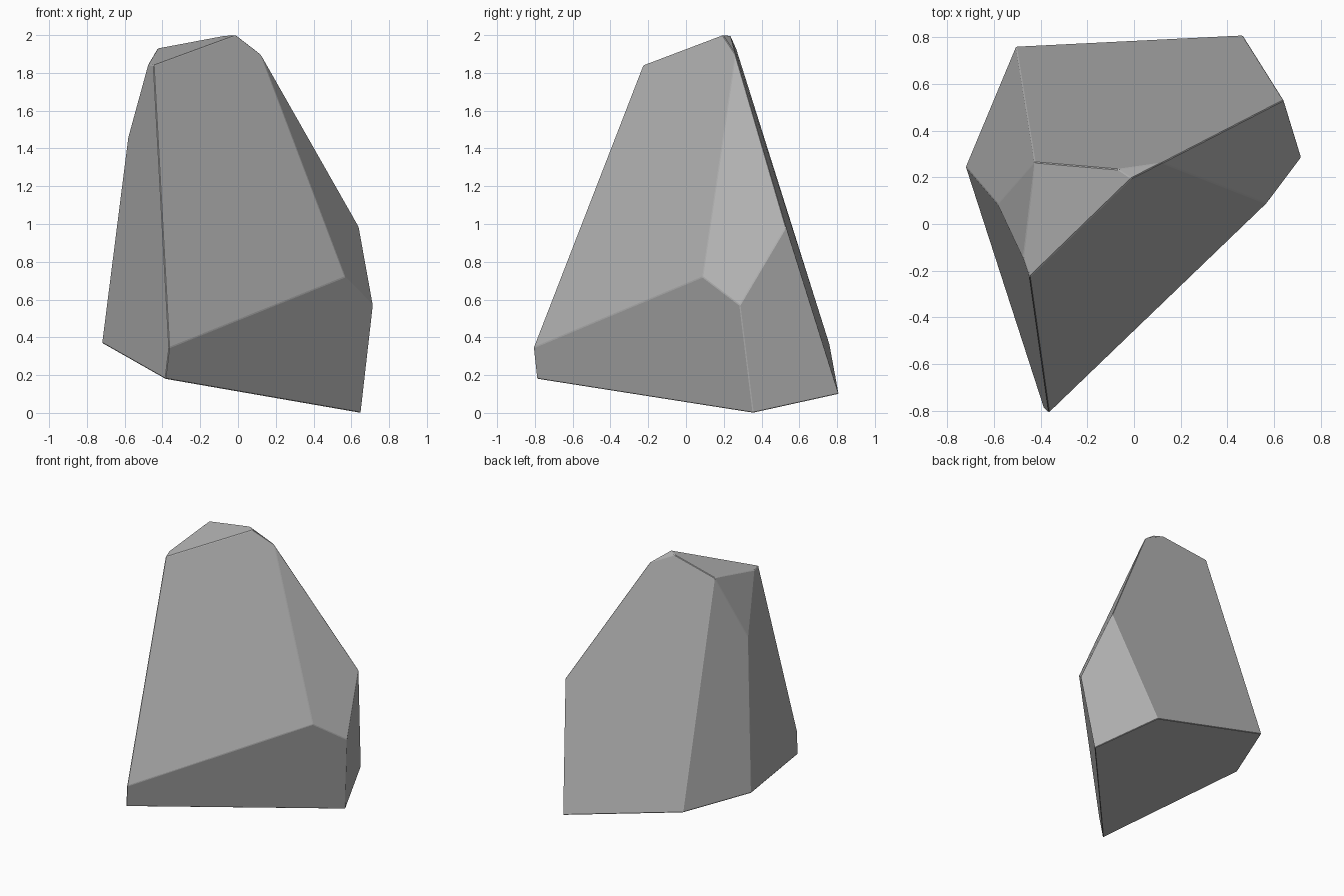
import bpy, bmesh, math

cube = bpy.data.objects.get("Cube")
if cube:
    bpy.data.objects.remove(cube, do_unlink=True)

# Stone colour
stone = bpy.data.materials.new("stone grey")
stone.use_nodes = True
grey = (0.45, 0.45, 0.45, 1)
stone.diffuse_color = grey
bsdf = stone.node_tree.nodes["Principled BSDF"]
bsdf.inputs["Base Color"].default_value = grey
bsdf.inputs["Roughness"].default_value = 0.9

# Corners of the chiselled boulder
crown = [(-0.425, 0.265, 1.93), (-0.07, 0.235, 1.997), (-0.01, 0.195, 2.0),
         (0.12, 0.262, 1.90), (-0.447, -0.228, 1.84), (-0.475, -0.145, 1.845)]
shoulder = [(-0.583, 0.085, 1.45), (0.64, 0.53, 0.985),
            (0.567, 0.088, 0.72), (0.715, 0.285, 0.57), (-0.365, -0.808, 0.345)]
base = [(-0.72, 0.245, 0.37), (-0.385, -0.79, 0.18), (0.65, 0.355, 0.0),
        (0.465, 0.808, 0.10), (-0.505, 0.76, 0.36)]

# Wrap the corners in a solid and merge it into broad flat facets
bm = bmesh.new()
for co in crown + shoulder + base:
    bm.verts.new(co)
bmesh.ops.convex_hull(bm, input=bm.verts[:])
bmesh.ops.dissolve_limit(bm, angle_limit=math.radians(4),
                         verts=bm.verts[:], edges=bm.edges[:])
bmesh.ops.recalc_face_normals(bm, faces=bm.faces[:])
mesh = bpy.data.meshes.new("rock")
bm.to_mesh(mesh)
bm.free()
mesh.materials.append(stone)

rock = bpy.data.objects.new("rock", mesh)
bpy.context.collection.objects.link(rock)

# Slightly worn edges
worn = rock.modifiers.new("worn edges", "BEVEL")
worn.width = 0.004
worn.segments = 1
worn.limit_method = "ANGLE"
worn.angle_limit = math.radians(5)
